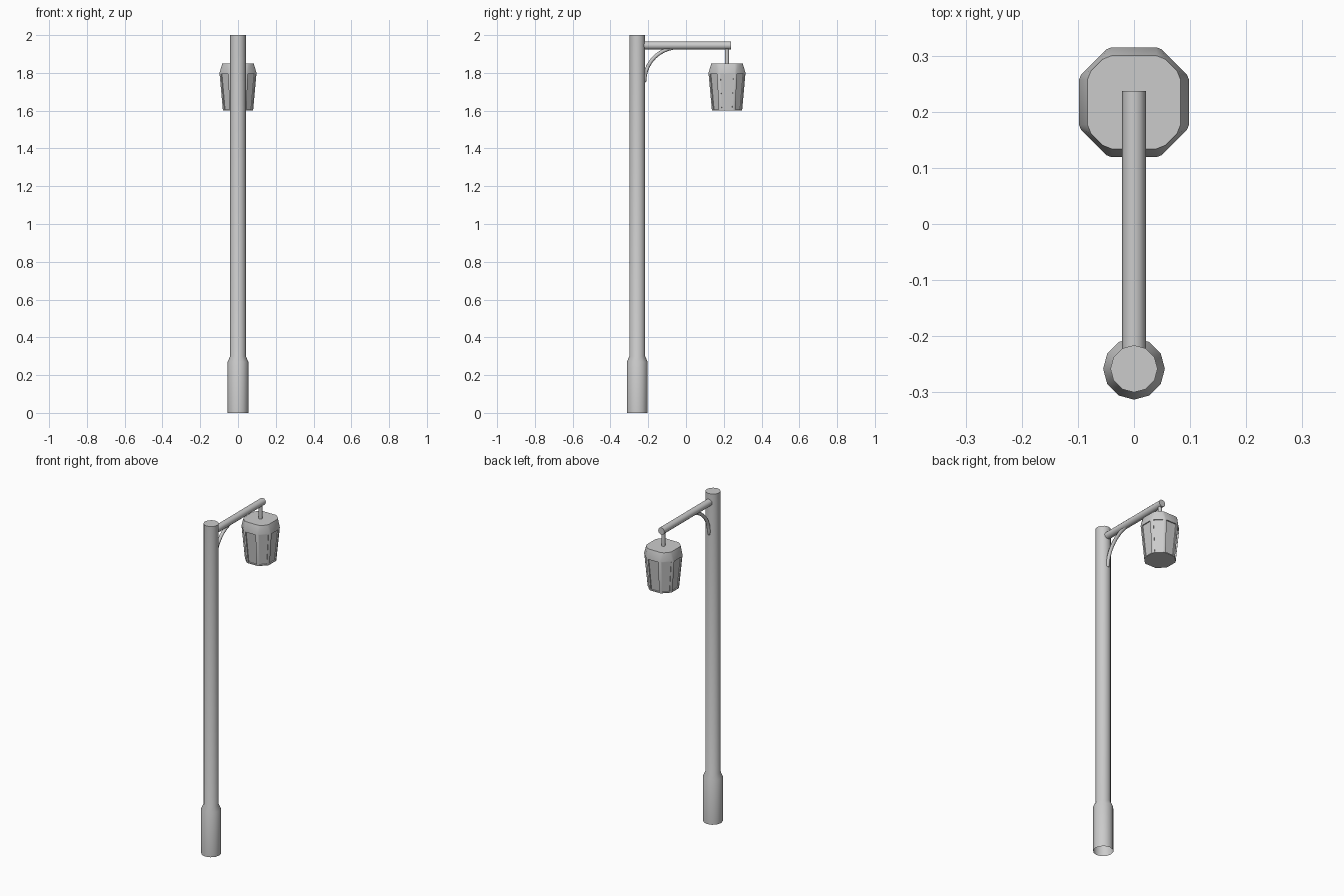
import bpy, bmesh, math
from mathutils import Vector

if "Cube" in bpy.data.objects:
    bpy.data.objects.remove(bpy.data.objects["Cube"])

POLE_Y = -0.258
LAMP_Y = 0.217


def finish(bm, name, angle=30):
    bmesh.ops.recalc_face_normals(bm, faces=bm.faces)
    me = bpy.data.meshes.new(name)
    bm.to_mesh(me)
    bm.free()
    ob = bpy.data.objects.new(name, me)
    bpy.context.collection.objects.link(ob)
    bpy.ops.object.select_all(action='DESELECT')
    ob.select_set(True)
    bpy.context.view_layer.objects.active = ob
    bpy.ops.object.shade_smooth_by_angle(angle=math.radians(angle))
    return ob


def loft(bm, rings, cap_start=True, cap_end=True):
    """Skin a list of point rings; returns the faces of each band."""
    vs = [[bm.verts.new(p) for p in r] for r in rings]
    n = len(vs[0])
    bands = []
    for a, b in zip(vs, vs[1:]):
        bands.append([bm.faces.new((a[i], a[(i + 1) % n], b[(i + 1) % n], b[i]))
                      for i in range(n)])
    if cap_start:
        bm.faces.new(vs[0][::-1])
    if cap_end:
        bm.faces.new(vs[-1])
    return bands


def circle(center, u, v, r, n):
    c, u, v = Vector(center), Vector(u), Vector(v)
    return [c + r * (math.cos(t) * u + math.sin(t) * v)
            for t in (2 * math.pi * i / n for i in range(n))]


X, Y, Z = (1, 0, 0), (0, 1, 0), (0, 0, 1)

# Pole with a thicker foot, open underneath
bm = bmesh.new()
loft(bm, [circle((0, POLE_Y, z), X, Y, r, 12)
          for z, r in ((0, 0.055), (0.27, 0.055), (0.30, 0.042), (2.0, 0.042))],
     cap_start=False)
finish(bm, "pole", 35)

# Horizontal arm
bm = bmesh.new()
loft(bm, [circle((0, y, 1.945), X, Z, 0.021, 12) for y in (-0.24, 0.237)])
finish(bm, "arm", 35)

# Curved brace under the arm: quarter arc
bm = bmesh.new()
cy, cz, R, steps = -0.04, 1.755, 0.18, 10
rings = []
for i in range(steps + 1):
    t = math.pi - (math.pi / 2) * i / steps
    out = Vector((0, math.cos(t), math.sin(t)))
    rings.append(circle(Vector((0, cy, cz)) + out * R, X, out, 0.010, 8))
rings.insert(0, [p + Vector((0, -0.004, -0.005)) for p in rings[0]])
loft(bm, rings)
finish(bm, "brace", 50)

# Hanger rod
bm = bmesh.new()
loft(bm, [circle((0, LAMP_Y, z), X, Y, 0.011, 10) for z in (1.84, 1.94)])
finish(bm, "hanger", 40)


# Lantern: softened octagon outline
def outline(z, half, flat, bev):
    q = [(half, flat), (half - bev * 0.4, flat + bev),
         (flat + bev, half - bev * 0.4), (flat, half)]
    pts = []
    for k in range(4):
        c, s = round(math.cos(k * math.pi / 2)), round(math.sin(k * math.pi / 2))
        pts += [(c * x - s * y, LAMP_Y + s * x + c * y, z) for x, y in q]
    return pts


bm = bmesh.new()
bands = loft(bm, [outline(1.60, 0.080, 0.033, 0.007),
                  outline(1.80, 0.098, 0.040, 0.009),
                  outline(1.85, 0.083, 0.040, 0.016)])
# Eight recessed panes on the wide sides
panes = [f for i, f in enumerate(bands[0]) if i % 2 == 1]
bmesh.ops.recalc_face_normals(bm, faces=bm.faces)
bmesh.ops.inset_individual(bm, faces=panes, thickness=0.008)
bmesh.ops.inset_individual(bm, faces=panes, thickness=0.0003, depth=-0.007)
finish(bm, "lantern", 25)
